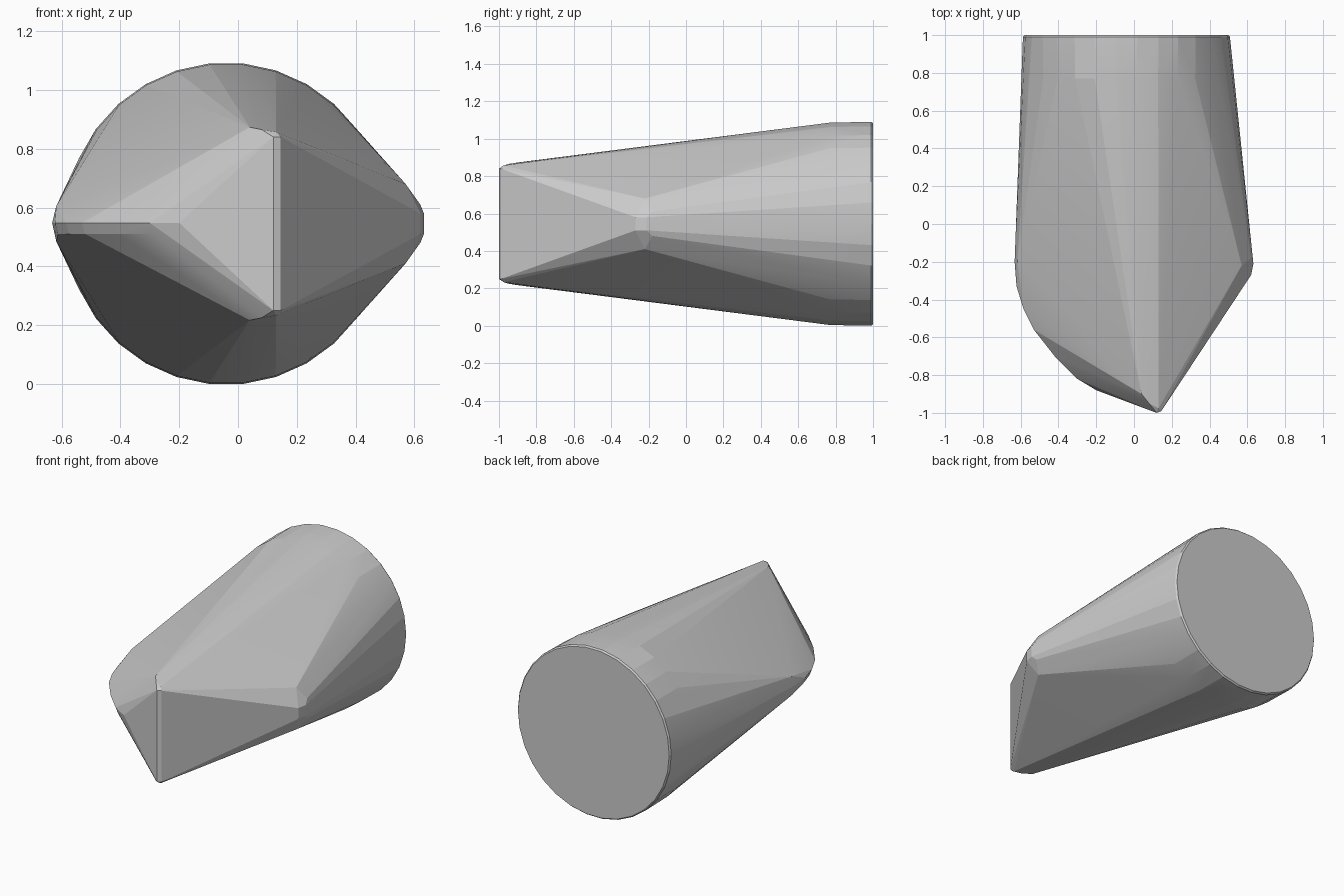
import bpy, bmesh
from math import cos, sin, radians

cube = bpy.data.objects.get("Cube")
if cube:
    bpy.data.objects.remove(cube, do_unlink=True)

MID_Z = 0.545
points = []


def ring(y, radius, sides=30):
    """Circle of points facing along y, centred on the rear axis."""
    for i in range(sides):
        a = radians(360 / sides * i)
        points.append((-0.04 + radius * cos(a), y, MID_Z + radius * sin(a)))


def pair(x, y, half_height):
    """Two points mirrored above and below the middle height."""
    points.extend([(x, y, MID_Z + half_height), (x, y, MID_Z - half_height)])


# Round rear end with a narrow bevelled rim
ring(1.0, 0.54)
ring(0.99, 0.548)
ring(0.77, 0.544)

# Upright front edge, rounded at its corners
for x, y, h in [(0.12, -1, 0.295), (0.145, -0.99, 0.295), (0.13, -0.975, 0.312),
                (0.08, -0.95, 0.32), (0.04, -0.9, 0.328)]:
    pair(x, y, h)

# Blunt left corner
for x, y, h in [(0.632, -0.21, 0.035), (0.62, -0.27, 0.035),
                (0.62, -0.18, 0.065), (0.57, -0.22, 0.135)]:
    pair(x, y, h)

# Curved ridge sweeping round the right side to the front edge
for x, y in [(-0.632, -0.2), (-0.622, -0.33), (-0.585, -0.45), (-0.53, -0.56),
             (-0.42, -0.7), (-0.3, -0.82), (-0.2, -0.88)]:
    points.append((x, y, 0.548))
    points.append((x + 0.01, y + 0.01, 0.51))
pair(-0.618, -0.2, 0.06)

# Wrap the sections in one skin
bm = bmesh.new()
for p in points:
    bm.verts.new(p)
bmesh.ops.convex_hull(bm, input=bm.verts[:])
bmesh.ops.delete(bm, geom=[v for v in bm.verts if not v.link_faces], context='VERTS')
bmesh.ops.dissolve_limit(bm, angle_limit=radians(0.5), verts=bm.verts[:], edges=bm.edges[:])
bmesh.ops.recalc_face_normals(bm, faces=bm.faces[:])

mesh = bpy.data.meshes.new("wedge_body")
bm.to_mesh(mesh)
bm.free()
body = bpy.data.objects.new("wedge_body", mesh)
bpy.context.collection.objects.link(body)

# Plain grey
grey = bpy.data.materials.new("plain_grey")
grey.use_nodes = True
colour = (0.6, 0.6, 0.6, 1)
grey.diffuse_color = colour
grey.node_tree.nodes["Principled BSDF"].inputs["Base Color"].default_value = colour
mesh.materials.append(grey)

# Soften only the shallow facets
bpy.context.view_layer.objects.active = body
body.select_set(True)
bpy.ops.object.shade_smooth_by_angle(angle=radians(8))
